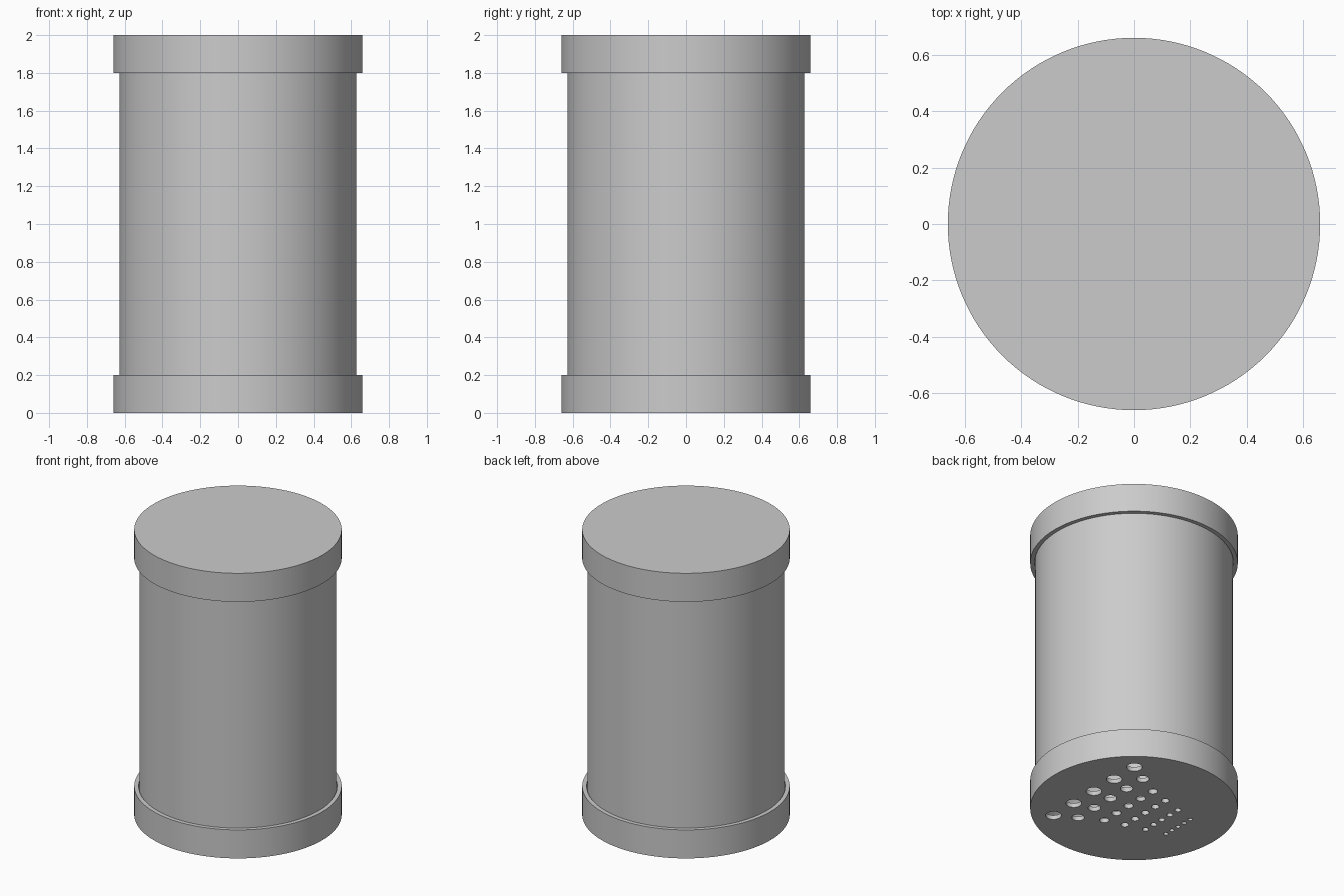
import bpy
import bmesh
from math import radians
from mathutils import Matrix

if "Cube" in bpy.data.objects:
    bpy.data.objects.remove(bpy.data.objects["Cube"])

HEIGHT = 2.0
SEGMENTS = 128
CAP_RADIUS, CAP_INNER, CAP_HEIGHT, CAP_FLOOR = 0.66, 0.632, 0.2, 0.03
BODY_RADIUS, BODY_INNER = 0.628, 0.6

grey = bpy.data.materials.new("light_grey")
grey.use_nodes = True
colour = (0.6, 0.6, 0.6, 1)
grey.diffuse_color = colour
grey.node_tree.nodes["Principled BSDF"].inputs["Base Color"].default_value = colour


def make_object(name, bm):
    bmesh.ops.recalc_face_normals(bm, faces=bm.faces)
    mesh = bpy.data.meshes.new(name)
    bm.to_mesh(mesh)
    bm.free()
    mesh.materials.append(grey)
    obj = bpy.data.objects.new(name, mesh)
    bpy.context.collection.objects.link(obj)
    return obj


def lathe(name, profile, closed=False):
    """Turn a (radius, z) profile round z; open profiles get end discs."""
    bm = bmesh.new()
    rings = [bmesh.ops.create_circle(bm, segments=SEGMENTS, radius=r,
                                     matrix=Matrix.Translation((0, 0, z)))["verts"]
             for r, z in profile]
    pairs = list(zip(rings, rings[1:]))
    if closed:
        pairs.append((rings[-1], rings[0]))
    else:
        bm.faces.new(rings[0])
        bm.faces.new(rings[-1])
    for low, high in pairs:
        for i in range(SEGMENTS):
            j = (i + 1) % SEGMENTS
            bm.faces.new((low[i], low[j], high[j], high[i]))
    return make_object(name, bm)


def cap_profile(base, direction):
    return [(CAP_RADIUS, base),
            (CAP_RADIUS, base + direction * CAP_HEIGHT),
            (CAP_INNER, base + direction * CAP_HEIGHT),
            (CAP_INNER, base + direction * CAP_FLOOR)]


# Hollow body tube between two cup-shaped caps
body = lathe("body_tube", [(BODY_RADIUS, CAP_FLOOR), (BODY_RADIUS, HEIGHT - CAP_FLOOR),
                           (BODY_INNER, HEIGHT - CAP_FLOOR), (BODY_INNER, CAP_FLOOR)],
             closed=True)
top_cap = lathe("top_cap", cap_profile(HEIGHT, -1))
bottom_cap = lathe("bottom_cap", cap_profile(0, 1))

# Rows of five holes that grow in size across the bottom cap
hole_rows = [(-0.365, 0.015), (-0.23, 0.02), (-0.092, 0.025),
             (0.045, 0.03), (0.196, 0.04), (0.333, 0.05)]
bm = bmesh.new()
for x, radius in hole_rows:
    for step in range(-2, 3):
        bmesh.ops.create_cone(bm, cap_ends=True, segments=32, radius1=radius,
                              radius2=radius, depth=0.2,
                              matrix=Matrix.Translation((x, step * radius * 4, 0)))
cutter = make_object("hole_cutter", bm)
cutter.hide_render = True

drill = bottom_cap.modifiers.new("holes", "BOOLEAN")
drill.operation = "DIFFERENCE"
drill.solver = "EXACT"
drill.object = cutter
bpy.context.view_layer.objects.active = bottom_cap
bpy.ops.object.modifier_apply(modifier=drill.name)
bpy.data.objects.remove(cutter)

# Smooth round walls with sharp rims
bpy.ops.object.select_all(action="DESELECT")
for obj in (body, top_cap, bottom_cap):
    obj.select_set(True)
bpy.ops.object.shade_smooth_by_angle(angle=radians(30))
